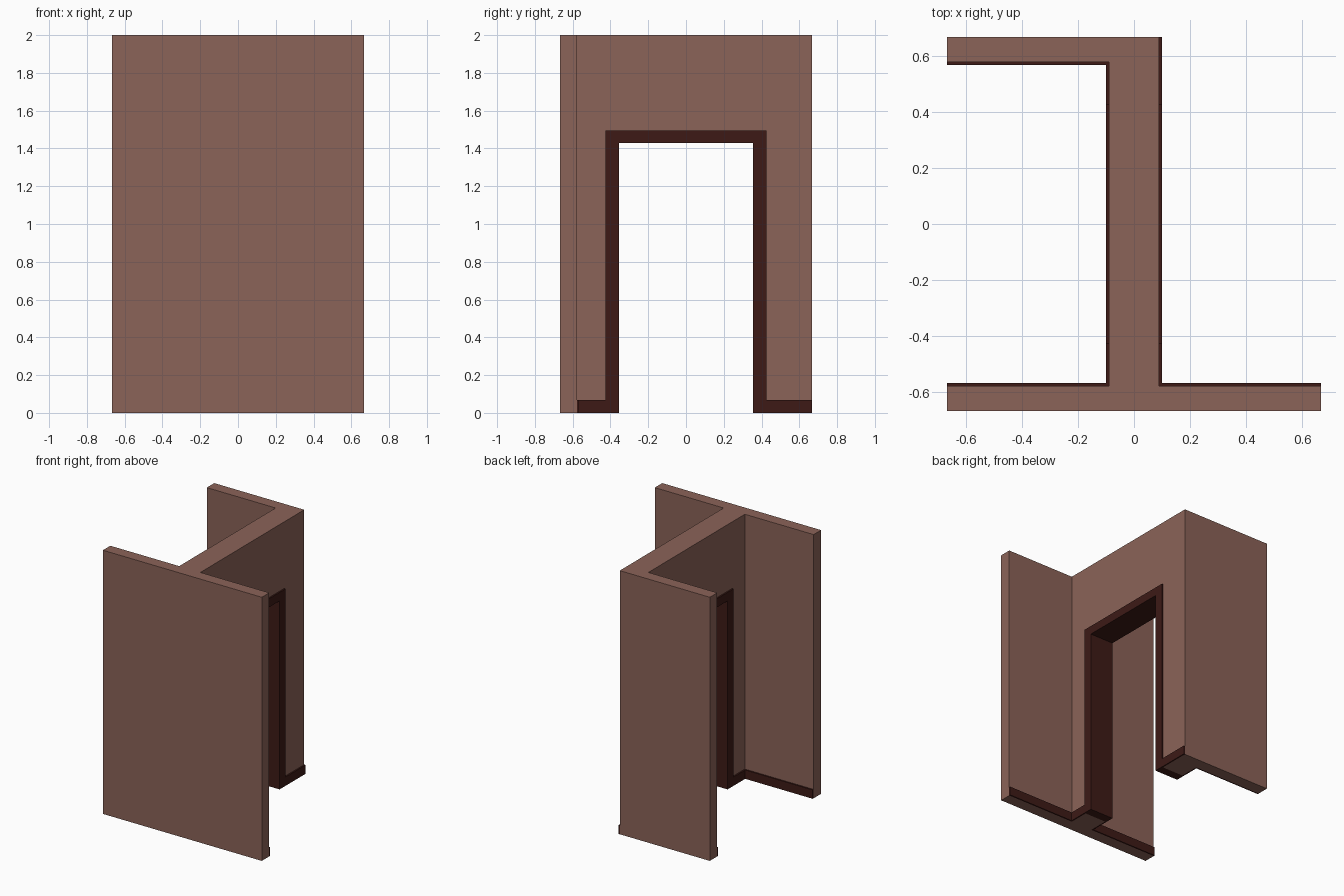
import bpy, bmesh

if "Cube" in bpy.data.objects:
    bpy.data.objects.remove(bpy.data.objects["Cube"])

H, T, B = 0.6667, 0.089, 0.10      # half footprint, wall half thickness, trim half depth
IN, BI = H - T, H - B              # inner wall face, inner skirting face
DO, DI = 0.425, 0.356              # door frame outer / inner half width
ZO, ZI = 1.495, 1.43               # door frame outer / inner height
SK = 0.067                         # skirting height


def material(name, rgb):
    m = bpy.data.materials.new(name)
    m.diffuse_color = (*rgb, 1)
    m.use_nodes = True
    m.node_tree.nodes["Principled BSDF"].inputs["Base Color"].default_value = m.diffuse_color
    return m


plaster = material("plaster", (0.258, 0.125, 0.098))
dark_wood = material("dark_wood", (0.047, 0.0103, 0.008))


def prism(name, pts, start, end, axis, mat):
    """Extrude an outline along z (points are x,y) or along x (points are y,z)."""
    place = (lambda p: (p[0], p[1], start)) if axis == 'Z' else (lambda p: (start, p[0], p[1]))
    d = (0, 0, end - start) if axis == 'Z' else (end - start, 0, 0)
    bm = bmesh.new()
    face = bm.faces.new([bm.verts.new(place(p)) for p in pts])
    ext = bmesh.ops.extrude_face_region(bm, geom=[face])
    verts = [g for g in ext["geom"] if isinstance(g, bmesh.types.BMVert)]
    bmesh.ops.translate(bm, vec=d, verts=verts)
    bmesh.ops.recalc_face_normals(bm, faces=bm.faces)
    me = bpy.data.meshes.new(name)
    bm.to_mesh(me)
    bm.free()
    me.materials.append(mat)
    ob = bpy.data.objects.new(name, me)
    bpy.context.collection.objects.link(ob)
    return ob


# Walls: full front wall, middle wall, back wall only to the left
walls = prism("walls", [(-H, -H), (H, -H), (H, -IN), (T, -IN), (T, H), (-H, H),
                        (-H, IN), (-T, IN), (-T, -IN), (-H, -IN)], 0, 2, 'Z', plaster)

# Doorway opening through the middle wall
cutter = prism("doorway_cutter", [(-DO, -0.1), (DO, -0.1), (DO, ZO), (-DO, ZO)],
               -0.2, 0.2, 'X', plaster)
cutter.hide_render = True
mod = walls.modifiers.new("doorway", 'BOOLEAN')
mod.operation, mod.solver, mod.object = 'DIFFERENCE', 'EXACT', cutter
bpy.context.view_layer.objects.active = walls
bpy.ops.object.modifier_apply(modifier=mod.name)
bpy.data.objects.remove(cutter)

# Door frame: lining and trim, proud of the wall on both sides
prism("door_frame", [(-DO, 0), (-DI, 0), (-DI, ZI), (DI, ZI), (DI, 0), (DO, 0),
                     (DO, ZO), (-DO, ZO)], -B, B, 'X', dark_wood)

# Skirting: corner pieces beside the door
corner = [(T, IN), (H, IN), (H, BI), (B, BI), (B, DO), (T, DO)]
for name, sx, sy in (("front_right", 1, -1), ("front_left", -1, -1), ("back_left", -1, 1)):
    prism(name + "_skirting", [(x * sx, y * sy) for x, y in corner], 0, SK, 'Z', dark_wood)

# Skirting: straight piece on the open back right side
prism("back_right_skirting", [(T, DO), (B, DO), (B, H), (T, H)], 0, SK, 'Z', dark_wood)
